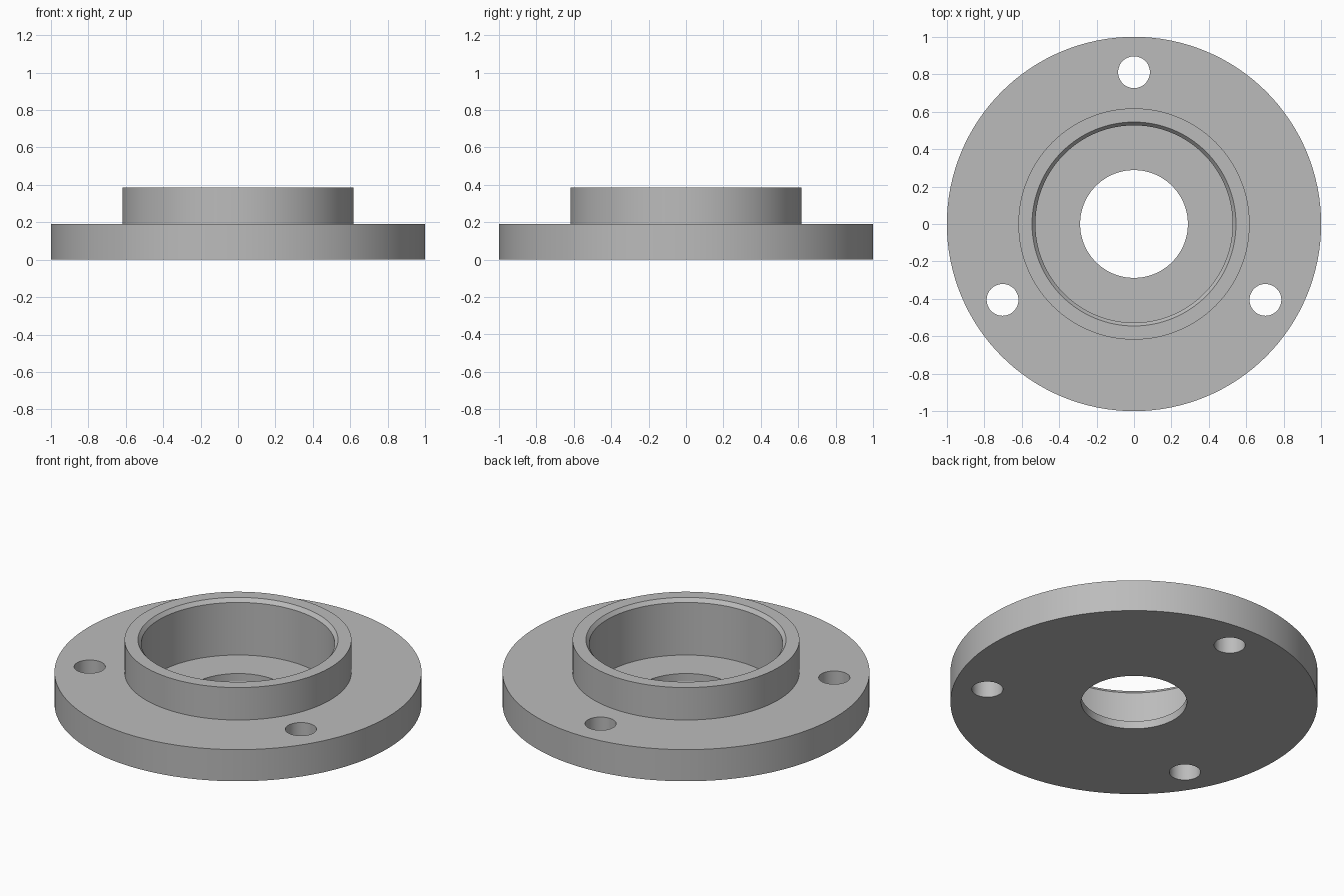
import bpy, bmesh, math
from mathutils import Matrix, Vector

if "Cube" in bpy.data.objects:
    bpy.data.objects.remove(bpy.data.objects["Cube"])

SEGMENTS = 128
BOLT_RADIUS, BOLT_CIRCLE = 0.085, 0.811

grey = bpy.data.materials.new("metal_grey")
grey.diffuse_color = (0.5, 0.5, 0.5, 1)
grey.use_nodes = True
grey.node_tree.nodes["Principled BSDF"].inputs["Base Color"].default_value = grey.diffuse_color


def make_object(name, bm):
    mesh = bpy.data.meshes.new(name)
    bm.to_mesh(mesh)
    bm.free()
    obj = bpy.data.objects.new(name, mesh)
    bpy.context.collection.objects.link(obj)
    return obj


# Flange, hub and stepped bore: one closed cross-section turned about z
profile = [(0.288, 0), (1, 0), (1, 0.19), (0.618, 0.19), (0.618, 0.385),
           (0.545, 0.385), (0.527, 0.363), (0.527, 0.047), (0.288, 0.047)]
bm = bmesh.new()
verts = [bm.verts.new((r, 0, z)) for r, z in profile]
edges = [bm.edges.new((v, verts[(i + 1) % len(verts)])) for i, v in enumerate(verts)]
bmesh.ops.spin(bm, geom=verts + edges, cent=(0, 0, 0), axis=(0, 0, 1),
               angle=math.tau, steps=SEGMENTS, use_merge=True)
bmesh.ops.remove_doubles(bm, verts=bm.verts, dist=1e-5)
bmesh.ops.recalc_face_normals(bm, faces=bm.faces)
flange = make_object("flange", bm)
flange.data.materials.append(grey)

# Three bolt holes, evenly spaced
bm = bmesh.new()
for k in range(3):
    a = math.pi / 2 + k * math.tau / 3
    place = Matrix.Translation(Vector((math.cos(a), math.sin(a), 0)) * BOLT_CIRCLE
                               + Vector((0, 0, 0.1)))
    bmesh.ops.create_cone(bm, cap_ends=True, segments=48, radius1=BOLT_RADIUS,
                          radius2=BOLT_RADIUS, depth=0.5, matrix=place)
cutter = make_object("bolt_hole_cutter", bm)
cutter.data.materials.append(grey)
cutter.hide_render = True
cutter.hide_set(True)

cut = flange.modifiers.new("bolt_holes", 'BOOLEAN')
cut.operation = 'DIFFERENCE'
cut.solver = 'EXACT'
cut.object = cutter

# Apply the cut, then smooth the round walls and keep the rims sharp
bpy.context.view_layer.objects.active = flange
flange.select_set(True)
bpy.ops.object.modifier_apply(modifier=cut.name)
bpy.data.objects.remove(cutter)
bpy.ops.object.shade_smooth_by_angle(angle=math.radians(30))
